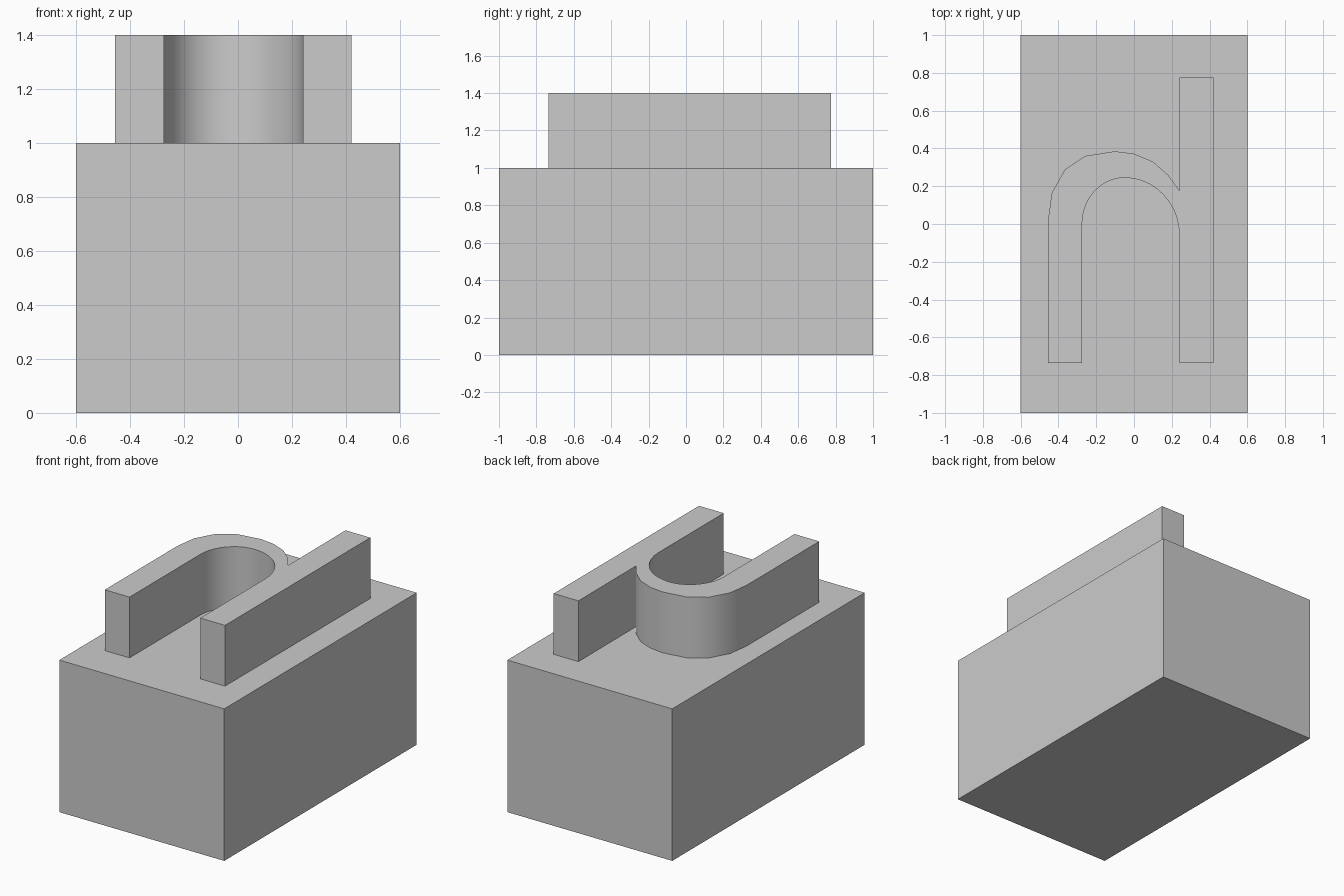
import bpy
import bmesh
from math import sin, cos, radians

if "Cube" in bpy.data.objects:
    bpy.data.objects.remove(bpy.data.objects["Cube"], do_unlink=True)

grey = bpy.data.materials.new("plain_grey")
grey.use_nodes = True
colour = (0.6, 0.6, 0.6, 1)
grey.diffuse_color = colour
grey.node_tree.nodes["Principled BSDF"].inputs["Base Color"].default_value = colour


def prism(name, outline, bottom, top):
    """Extrude a closed outline between two heights."""
    bm = bmesh.new()
    face = bm.faces.new([bm.verts.new((x, y, bottom)) for x, y in outline])
    raised = bmesh.ops.extrude_face_region(bm, geom=[face], use_keep_orig=True)
    verts = [v for v in raised["geom"] if isinstance(v, bmesh.types.BMVert)]
    bmesh.ops.translate(bm, verts=verts, vec=(0, 0, top - bottom))
    bmesh.ops.recalc_face_normals(bm, faces=bm.faces)
    mesh = bpy.data.meshes.new(name)
    bm.to_mesh(mesh)
    bm.free()
    mesh.materials.append(grey)
    obj = bpy.data.objects.new(name, mesh)
    bpy.context.collection.objects.link(obj)
    return obj


def arc(cx, cy, rx, ry, start, end, steps):
    """Points along part of an ellipse, angles in degrees."""
    angles = [radians(start + (end - start) * i / steps) for i in range(steps + 1)]
    return [(cx + rx * cos(a), cy + ry * sin(a)) for a in angles]


# Solid base block
prism("base_block", [(-0.6, -1), (0.6, -1), (0.6, 1), (-0.6, 1)], 0, 1)

# Raised ridge: long rail joined to a short rail by an arch
front = -0.735
long_rail = [(0.24, 0.775), (0.42, 0.775), (0.42, front), (0.24, front)]
inner_arch = (arc(-0.05, -0.06, 0.29, 0.305, 0, 90, 10)
              + arc(-0.05, 0, 0.225, 0.245, 90, 180, 10)[1:])
short_rail = [(-0.275, front), (-0.455, front)]
outer_arch = [(-0.455, 0.02), (-0.435, 0.165), (-0.365, 0.29), (-0.26, 0.36),
              (-0.10, 0.385), (0, 0.372), (0.10, 0.33), (0.18, 0.26), (0.242, 0.175)]
ridge = prism("raised_ridge", long_rail + inner_arch + short_rail + outer_arch, 0.98, 1.4)

# Smooth the curved walls, keep the corners sharp
bpy.ops.object.select_all(action="DESELECT")
ridge.select_set(True)
bpy.context.view_layer.objects.active = ridge
bpy.ops.object.shade_smooth_by_angle(angle=radians(35))
